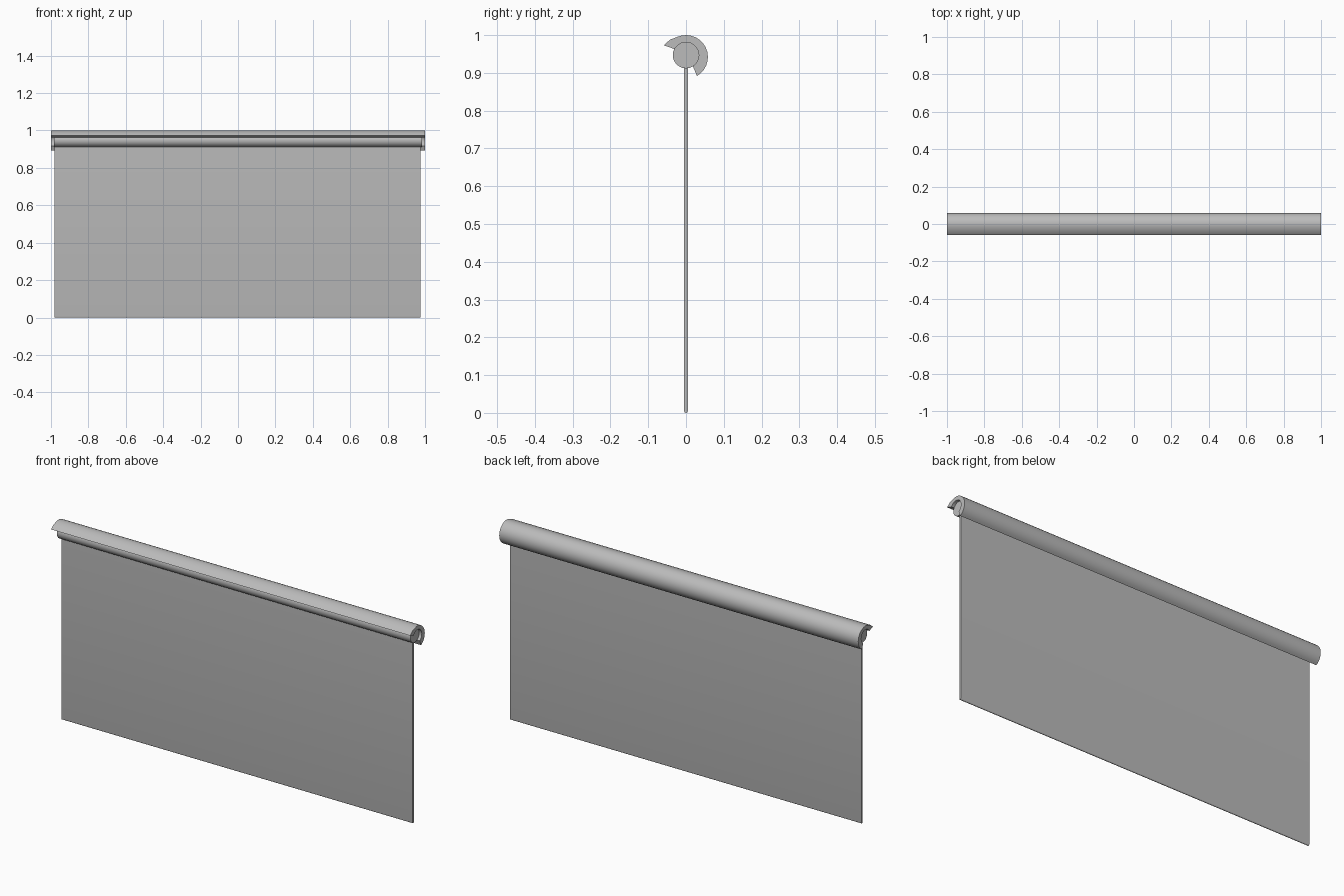
import bpy
from math import cos, sin, pi, radians

if "Cube" in bpy.data.objects:
    bpy.data.objects.remove(bpy.data.objects["Cube"], do_unlink=True)

grey = bpy.data.materials.new("light grey")
grey.use_nodes = True
colour = (0.5, 0.5, 0.5, 1)
grey.diffuse_color = colour
grey.node_tree.nodes["Principled BSDF"].inputs["Base Color"].default_value = colour


def arc(y, z, radius, start, end, steps):
    """Points on an arc in the YZ plane, angles in degrees."""
    angles = [radians(start + (end - start) * i / steps) for i in range(steps + 1)]
    return [(y + radius * cos(a), z + radius * sin(a)) for a in angles]


def extrude(name, profile, x0, x1):
    """Solid bar with the given YZ profile, running along x."""
    n = len(profile)
    verts = [(x, y, z) for x in (x0, x1) for y, z in profile]
    faces = [(i, (i + 1) % n, n + (i + 1) % n, n + i) for i in range(n)]
    faces += [tuple(reversed(range(n))), tuple(range(n, 2 * n))]
    mesh = bpy.data.meshes.new(name)
    mesh.from_pydata(verts, [], faces)
    mesh.materials.append(grey)
    obj = bpy.data.objects.new(name, mesh)
    bpy.context.collection.objects.link(obj)
    bpy.ops.object.select_all(action="DESELECT")
    obj.select_set(True)
    bpy.context.view_layer.objects.active = obj
    # Consistent outward normals, smooth curves and sharp corners
    bpy.ops.object.mode_set(mode="EDIT")
    bpy.ops.mesh.select_all(action="SELECT")
    bpy.ops.mesh.normals_make_consistent(inside=False)
    bpy.ops.object.mode_set(mode="OBJECT")
    bpy.ops.object.shade_smooth_by_angle(angle=radians(40))
    return obj


# Roller tube
roller_z = 0.947
extrude("roller", arc(0, roller_z, 0.035, 0, 360, 24)[:-1], -0.985, 0.985)

# Hanging sheet with a rounded bottom hem
half = 0.005
extrude("sheet", arc(0, half, half, 180, 360, 8) + [(half, 0.925), (-half, 0.925)], -0.98, 0.977)

# Curved hood over the top and back, with a flared front lip
outer = arc(0, 0.942, 0.058, -60, 112, 14)
lip = [(-0.042, 0.988), (-0.059, 0.973), (-0.03, 0.963)]
inner = arc(0, roller_z, 0.034, 140, -58, 14)
extrude("hood", outer + lip + inner, -1, 1)
